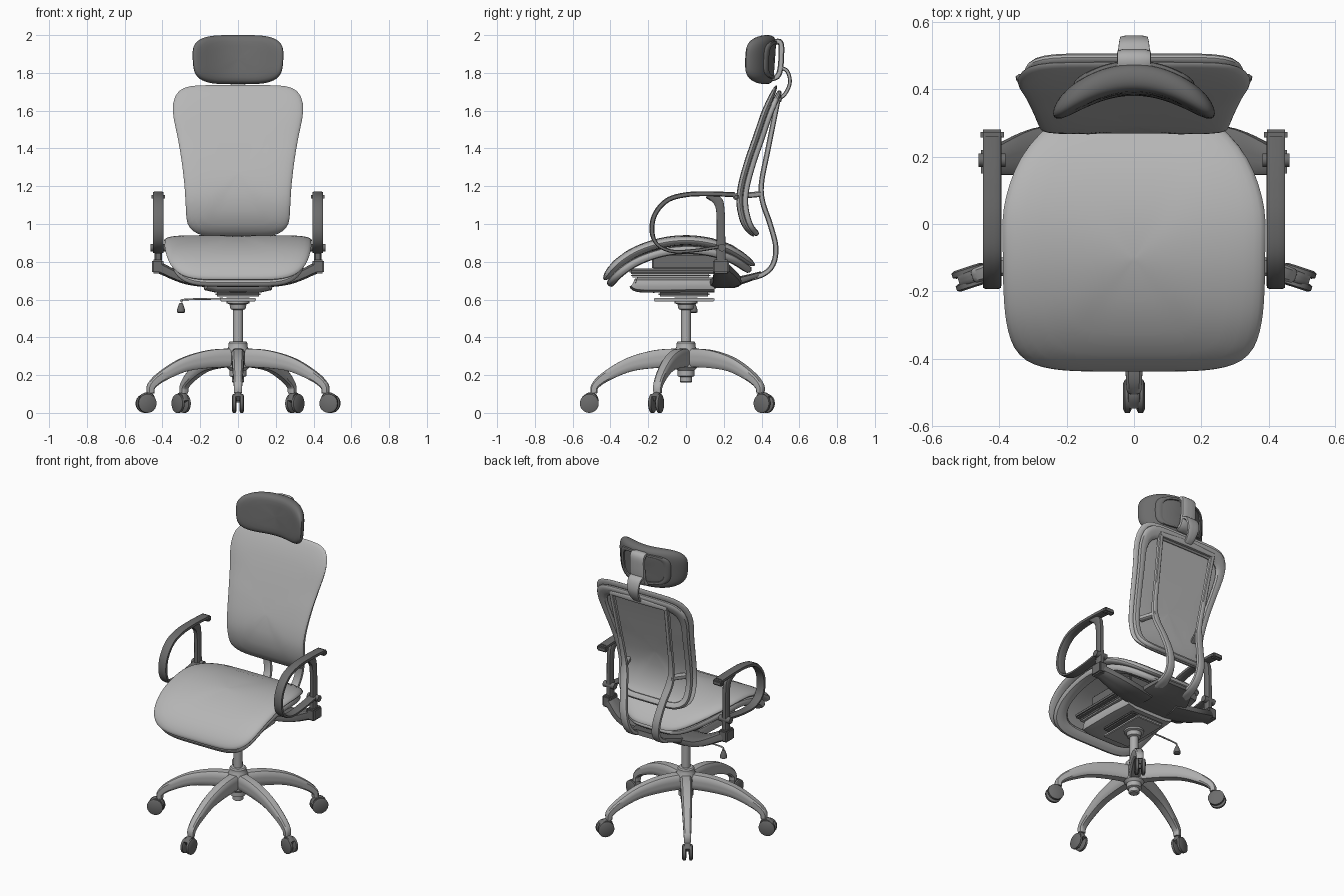
import bpy, bmesh, math
from mathutils import Vector

cube = bpy.data.objects.get("Cube")
if cube:
    bpy.data.objects.remove(cube)


def material(name, v):
    m = bpy.data.materials.new(name)
    m.use_nodes = True
    m.diffuse_color = (v, v, v, 1)
    m.node_tree.nodes["Principled BSDF"].inputs["Base Color"].default_value = (v, v, v, 1)
    return m


FABRIC = material("light grey fabric", 0.47)
METAL = material("grey metal", 0.42)
DARK = material("dark grey plastic", 0.15)


def finish(name, bm, mat, angle=40):
    bmesh.ops.recalc_face_normals(bm, faces=bm.faces)
    mesh = bpy.data.meshes.new(name)
    bm.to_mesh(mesh)
    bm.free()
    mesh.materials.append(mat)
    ob = bpy.data.objects.new(name, mesh)
    bpy.context.collection.objects.link(ob)
    bpy.ops.object.select_all(action="DESELECT")
    ob.select_set(True)
    bpy.context.view_layer.objects.active = ob
    bpy.ops.object.shade_smooth_by_angle(angle=math.radians(angle))
    return ob


def spline(pts, f):
    """Smooth interpolation through a list of tuples, f from 0 to 1."""
    n = len(pts) - 1
    i = min(int(f * n), n - 1)
    u = f * n - i
    b, c = Vector(pts[i]), Vector(pts[i + 1])
    a = Vector(pts[i - 1]) if i > 0 else 2 * b - c
    d = Vector(pts[i + 2]) if i + 2 <= n else 2 * c - b
    return b + (c - a) * u / 2 + (2 * a - 5 * b + 4 * c - d) * u * u / 2 \
        + (3 * b - a - 3 * c + d) * u ** 3 / 2


def squircle(n, p):
    out = []
    for k in range(n):
        a = 2 * math.pi * (k + 0.5) / n
        c, s = math.cos(a), math.sin(a)
        r = (abs(c) ** p + abs(s) ** p) ** (-1 / p)
        out.append((c * r, s * r))
    return out


def bridge(bm, a, b):
    for k in range(len(a)):
        j = (k + 1) % len(a)
        bm.faces.new((a[k], a[j], b[j], b[k]))


def sweep(name, pts, mat, side=(1, 0, 0), p=5, steps=6):
    """Sweep a rounded section along points (x, y, z, width, thickness)."""
    n = (len(pts) - 1) * steps
    row = [spline(pts, i / n) for i in range(n + 1)]
    bm, rings = bmesh.new(), []
    for i, q in enumerate(row):
        t = Vector((row[min(i + 1, n)] - row[max(i - 1, 0)])[:3]).normalized()
        s = Vector(side)
        s = (s - t * s.dot(t)).normalized()
        nrm = t.cross(s)
        rings.append([bm.verts.new(Vector(q[:3]) + s * cx * q[3] / 2 + nrm * cy * q[4] / 2)
                      for cx, cy in squircle(16, p)])
    for a, b in zip(rings, rings[1:]):
        bridge(bm, a, b)
    bm.faces.new(rings[0])
    bm.faces.new(rings[-1])
    return finish(name, bm, mat)


def pad(name, path, thick, mat, p=5, bow=0, hole=0, scale=1, shift=(0, 0)):
    """Rounded pad, or ring if hole > 0, bent along a path of (half width, y, z)."""
    outline = squircle(96, p)
    if hole:
        mid, half = (1 + hole) / 2, (1 - hole) / 2
        section = [(mid + half * a, b) for a, b in squircle(12, 3)]
    else:
        rim = [0.02, 0.25, 0.5, 0.7, 0.83, 0.91, 0.96, 0.99, 1]
        section = [(s, (1 - s ** 8) ** 0.5) for s in rim]
        section += [(s, -h) for s, h in section[-2::-1]]
    bm, rings = bmesh.new(), []
    for s, h in section:
        ring = []
        for u, v in outline:
            f = (v * s * scale + 1) / 2
            w, y, z = spline(path, f)
            d = spline(path, min(f + .01, 1)) - spline(path, max(f - .01, 0))
            nrm = Vector((0, -d[2], d[1])).normalized()
            x = u * s * scale * w
            ring.append(bm.verts.new(Vector((x, y - bow * x * x + shift[0], z + shift[1]))
                                     + nrm * h * thick / 2))
        rings.append(ring)
    for a, b in zip(rings, rings[1:]):
        bridge(bm, a, b)
    if hole:
        bridge(bm, rings[-1], rings[0])
    else:
        bm.faces.new(rings[0])
        bm.faces.new(rings[-1])
    return finish(name, bm, mat)


def lathe(name, profile, mat, loc=(0, 0, 0), axis=(0, 0, 1)):
    """Turn a profile of (radius, height) about an axis."""
    bm = bmesh.new()
    q = Vector((0, 0, 1)).rotation_difference(Vector(axis))
    rings = [[bm.verts.new(Vector(loc) + q @ Vector((r * math.cos(k * math.tau / 24),
              r * math.sin(k * math.tau / 24), h))) for k in range(24)] for r, h in profile]
    for a, b in zip(rings, rings[1:]):
        bridge(bm, a, b)
    bm.faces.new(rings[0])
    bm.faces.new(rings[-1])
    return finish(name, bm, mat, 35)


def box(name, loc, size, mat, bevel=0.008):
    bm = bmesh.new()
    bmesh.ops.create_cube(bm, size=1)
    for v in bm.verts:
        v.co = Vector([c * s + l for c, s, l in zip(v.co, size, loc)])
    bmesh.ops.bevel(bm, geom=bm.edges[:], offset=bevel, segments=2, affect="EDGES")
    return finish(name, bm, mat)


# Seat cushion and the rim below it
seat = [(.22, .365, .78), (.33, .22, .87), (.385, .06, .91), (.39, -.1, .905),
        (.385, -.25, .86), (.37, -.36, .79), (.35, -.435, .705)]
pad("seat_cushion", seat, .055, FABRIC)
pad("seat_rim", seat, .045, METAL, hole=.78, scale=.93, shift=(.01, -.05))

# Backrest cushion and the ring frame behind it
back = [(.235, .36, .935), (.27, .31, 1.0), (.277, .285, 1.1), (.283, .292, 1.2),
        (.298, .327, 1.33), (.32, .372, 1.46), (.35, .42, 1.6), (.36, .48, 1.735)]
pad("backrest_cushion", back, .035, FABRIC, p=7)
pad("backrest_ring", back, .03, METAL, p=7, hole=.85, scale=.95, shift=(.03, -.005))

# Headrest with its bracket and stem
head = [(.215, .42, 1.74), (.235, .425, 1.82), (.24, .432, 1.92), (.225, .437, 2.0)]
pad("headrest_cushion", head, .085, DARK, p=4, bow=1.75)
pad("headrest_back_ring", head, .03, DARK, p=4, bow=1.75, hole=.8, scale=.75, shift=(.037, 0))
sweep("headrest_bracket", [(0, .43, 1.945, .1, .03), (0, .495, 1.965, .1, .03),
      (0, .505, 1.9, .1, .03), (0, .49, 1.79, .1, .03), (0, .43, 1.765, .1, .03)], METAL)
sweep("headrest_stem", [(0, .49, 1.83, .1, .02), (0, .535, 1.81, .09, .02),
      (0, .55, 1.75, .08, .02), (0, .525, 1.69, .06, .02), (0, .475, 1.65, .05, .02)], METAL)

# Back support: paired spine bars joined at the top
for s, n in ((1, "left"), (-1, "right")):
    sweep(n + "_spine_bar", [(s * x, y, z, w, .028) for x, y, z, w in (
        (.1, .28, .70, .07), (.1, .40, .73, .06), (.105, .46, .785, .05),
        (.12, .475, .88, .05), (.14, .445, 1.0, .045), (.165, .405, 1.12, .045),
        (.175, .40, 1.22, .032), (.185, .435, 1.4, .03), (.2, .487, 1.66, .03))], METAL)
    sweep(n + "_spine_lug", [(s * .165, .405, 1.16, .03, .04), (s * .21, .31, 1.15, .03, .04)],
          METAL, side=(0, 0, 1))
sweep("spine_top_bar", [(-.21, .487, 1.66, .03, .03), (0, .492, 1.665, .04, .03),
      (.21, .487, 1.66, .03, .03)], METAL, side=(0, 0, 1))
sweep("back_support_plate", [(0, .02, .68, .24, .045), (0, .16, .685, .36, .05),
      (0, .28, .70, .34, .045), (0, .40, .735, .25, .03)], DARK)

# Armrests
for s, n in ((1, "left"), (-1, "right")):
    X = s * .422
    loop = [(.26, 1.155), (.12, 1.16), (0, 1.155), (-.1, 1.125), (-.165, 1.05), (-.18, .96),
            (-.15, .89), (-.07, .855), (.05, .86), (.18, .88)]
    sweep(n + "_arm_loop", [(X, y, z, .055, .026 if z > .9 else .018) for y, z in loop], DARK)
    box(n + "_arm_end_cap", (X, .265, 1.145), (.07, .033, .035), DARK)
    sweep(n + "_arm_post", [(X, .185, .78, .04, .05), (X, .185, .95, .035, .045),
          (X, .182, 1.07, .035, .045), (X, .165, 1.125, .035, .05),
          (X, .11, 1.15, .035, .025)], DARK)
    lathe(n + "_arm_pivot", [(.02, -.04), (.02, .04)], DARK, (X, .19, .875), (1, 0, 0))
    box(n + "_arm_socket", (s * .425, .185, .775), (.06, .085, .075), DARK)
    sweep(n + "_arm_bracket", [(s * .1, .2, .685, .16, .05), (s * .27, .215, .705, .15, .05),
          (s * .42, .185, .77, .08, .06)], DARK, side=(0, 1, 0))

# Tilt mechanism under the seat
box("seat_pan", (0, -.05, .75), (.42, .5, .03), DARK)
box("seat_pan_support", (0, 0, .8), (.36, .36, .08), DARK)
for s, n in ((1, "left"), (-1, "right")):
    box(n + "_slide_rail", (s * .15, -.08, .727), (.07, .42, .022), METAL)
sweep("mechanism_body", [(0, -.28, .69, .3, .05), (0, -.24, .678, .36, .08),
      (0, 0, .678, .36, .08), (0, .15, .678, .34, .08)], METAL)
box("mechanism_foot", (0, -.01, .628), (.24, .27, .025), DARK)
box("mechanism_plate", (0, -.01, .6), (.19, .32, .018), METAL, .004)

# Height lever
sweep("lever_rod", [(-.08, .04, .605, .01, .01), (-.28, .04, .6, .01, .01),
      (-.3, .04, .585, .01, .01)], METAL, side=(0, 1, 0), p=2)
lathe("lever_knob", [(.008, .055), (.014, .04), (.022, .015), (.022, .005), (.012, 0)],
      DARK, (-.302, .04, .528))

# Gas column and hub
lathe("gas_column", [(.026, .3), (.026, .545), (.04, .55), (.045, .575), (.06, .58),
      (.06, .61)], METAL)
lathe("base_hub", [(.025, .16), (.032, .165), (.032, .19), (.045, .195), (.045, .225),
      (.06, .24), (.06, .335), (.05, .35), (.05, .37), (.043, .378)], METAL)

# Five arched legs with twin-wheel casters
for i in range(5):
    a = math.radians(-90 + 72 * i)
    d, side = Vector((math.cos(a), math.sin(a), 0)), Vector((-math.sin(a), math.cos(a), 0))
    leg = [(.02, .292, .075, .1), (.16, .285, .07, .095), (.3, .255, .062, .075),
           (.42, .195, .052, .055), (.48, .145, .045, .042), (.488, .105, .04, .036)]
    sweep(f"base_leg_{i + 1}", [(*(d * r)[:2], z, w, t) for r, z, w, t in leg],
          METAL, side=side)
    c = d * .512 + Vector((0, 0, .05))
    for s in (-1, 1):
        lathe(f"caster_wheel_{i + 1}_{'a' if s > 0 else 'b'}",
              [(.04, -.012), (.05, -.007), (.05, .007), (.04, .012)],
              DARK, c + side * s * .02, side)
    sweep(f"caster_hood_{i + 1}", [(*(d * r)[:2], z, .035, .03) for r, z in
          ((.475, .06), (.488, .09), (.512, .093), (.54, .075))], DARK, side=side)
